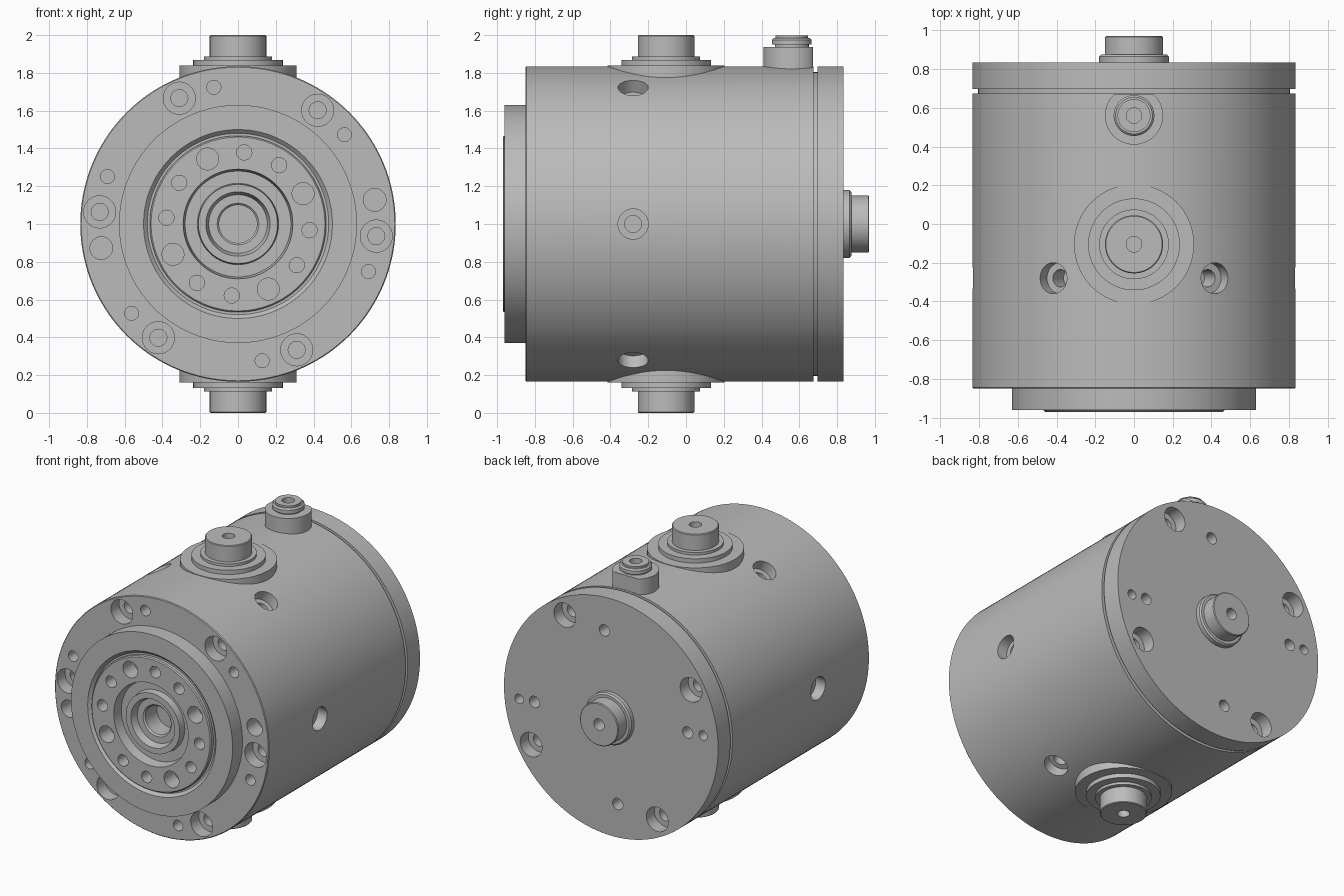
import bpy, bmesh
from math import radians, cos, sin
from mathutils import Vector, Matrix

old = bpy.data.objects.get("Cube")
if old:
    bpy.data.objects.remove(old, do_unlink=True)

GREY = (0.5, 0.5, 0.5, 1)
metal = bpy.data.materials.new("machined grey metal")
metal.use_nodes = True
metal.diffuse_color = GREY
metal.node_tree.nodes["Principled BSDF"].inputs["Base Color"].default_value = GREY

CENTRE = Vector((0, 0, 1))


def frame(origin, axis):
    turn = Vector(axis).to_track_quat('Z', 'Y').to_matrix().to_4x4()
    return Matrix.Translation(origin) @ turn


def lathe(bm, profile, matrix, sides):
    """Turn (radius, height) points into a closed solid of revolution."""
    rings = []
    for r, h in profile:
        ring = []
        for i in range(sides):
            a = radians(360 * i / sides)
            ring.append(bm.verts.new(matrix @ Vector((r * cos(a), r * sin(a), h))))
        rings.append(ring)
    for low, high in zip(rings, rings[1:]):
        for i in range(sides):
            j = (i + 1) % sides
            bm.faces.new((low[i], low[j], high[j], high[i]))
    bm.faces.new(rings[0][::-1])
    bm.faces.new(rings[-1])


def make(name, bm):
    bmesh.ops.recalc_face_normals(bm, faces=bm.faces)
    mesh = bpy.data.meshes.new(name)
    bm.to_mesh(mesh)
    bm.free()
    mesh.materials.append(metal)
    obj = bpy.data.objects.new(name, mesh)
    bpy.context.collection.objects.link(obj)
    return obj


def activate(obj):
    bpy.ops.object.select_all(action='DESELECT')
    obj.select_set(True)
    bpy.context.view_layer.objects.active = obj


def smooth(obj):
    activate(obj)
    bpy.ops.object.shade_smooth_by_angle(angle=radians(25))


# Drum with front flange, bearing recess, rear groove and rear boss
bm = bmesh.new()
lathe(bm, [
    (0.10, -0.76), (0.10, -0.89), (0.11, -0.90), (0.155, -0.90), (0.17, -0.95),
    (0.21, -0.95), (0.215, -0.90), (0.28, -0.90), (0.29, -0.97),
    (0.46, -0.97), (0.467, -0.963), (0.467, -0.94), (0.48, -0.94), (0.50, -0.96),
    (0.63, -0.96), (0.63, -0.85), (0.83, -0.85), (0.835, -0.845),
    (0.835, 0.675), (0.805, 0.675), (0.805, 0.697), (0.835, 0.697),
    (0.835, 0.835), (0.18, 0.835), (0.18, 0.865), (0.17, 0.875),
    (0.15, 0.875), (0.15, 0.965), (0.145, 0.97), (0.04, 0.97), (0.04, 0.87),
], frame(CENTRE, (0, 1, 0)), 144)
drum = make("drum_body", bm)

# Hole cutters: heights run inward from the surface
BOLT = [(0.085, -0.04), (0.085, 0.09), (0.045, 0.09), (0.045, 0.2)]
SIDE = [(0.08, -0.04), (0.08, 0.07), (0.045, 0.07), (0.045, 0.18)]


def plain(r, depth=0.12):
    return [(r, -0.04), (r, depth)]


bm = bmesh.new()


def drill(profile, radius, y, angles, inward):
    for a in angles:
        a = radians(a)
        spot = CENTRE + Vector((radius * cos(a), y, radius * sin(a)))
        lathe(bm, profile, frame(spot, (0, inward, 0)), 32)


# Front flange holes
drill(BOLT, 0.735, -0.85, range(-5, 355, 60), 1)
drill(plain(0.037), 0.735, -0.85, range(-20, 340, 60), 1)
drill(plain(0.06), 0.735, -0.85, (10, 190), 1)
# Output face holes, every third one larger
for k in range(12):
    drill(plain(0.058 if k % 3 == 0 else 0.04), 0.38, -0.97, [25 + 30 * k], 1)
# Rear cover holes
drill(BOLT, 0.72, 0.835, range(60, 420, 90), -1)
drill(plain(0.04), 0.6, 0.835, range(-5, 355, 90), -1)
drill(plain(0.033), 0.72, 0.835, (-5, 175), -1)
# Radial screw holes around the drum
for k in range(6):
    a = radians(60 * k)
    out = Vector((cos(a), 0, sin(a)))
    lathe(bm, SIDE, frame(CENTRE + out * 0.83 + Vector((0, -0.28, 0)), -out), 32)

cutter = make("hole_cutter", bm)
cut = drum.modifiers.new("holes", 'BOOLEAN')
cut.operation = 'DIFFERENCE'
cut.solver = 'EXACT'
cut.object = cutter
activate(drum)
bpy.ops.object.modifier_apply(modifier=cut.name)
bpy.data.objects.remove(cutter, do_unlink=True)
smooth(drum)

# Stepped trunnions above and below
TRUNNION = [
    (0.31, 0.72), (0.31, 0.838), (0.237, 0.838), (0.237, 0.868), (0.18, 0.868),
    (0.18, 0.886), (0.15, 0.886), (0.15, 0.995), (0.145, 1.0),
    (0.04, 1.0), (0.04, 0.88),
]
for name, up in (("top_trunnion", 1), ("bottom_trunnion", -1)):
    bm = bmesh.new()
    lathe(bm, TRUNNION, frame(CENTRE + Vector((0, -0.105, 0)), (0, 0, up)), 64)
    smooth(make(name, bm))

# Rear connector with a flat toward the back
bm = bmesh.new()
lathe(bm, [
    (0.15, 0.75), (0.15, 0.938), (0.09, 0.938), (0.09, 0.95), (0.105, 0.95),
    (0.105, 0.975), (0.095, 0.985), (0.085, 0.985), (0.085, 0.997),
    (0.04, 0.997), (0.04, 0.9),
], frame(CENTRE + Vector((0, 0.56, 0)), (0, 0, 1)), 64)
for v in bm.verts:
    v.co.y = min(v.co.y, 0.672)
smooth(make("rear_connector", bm))
